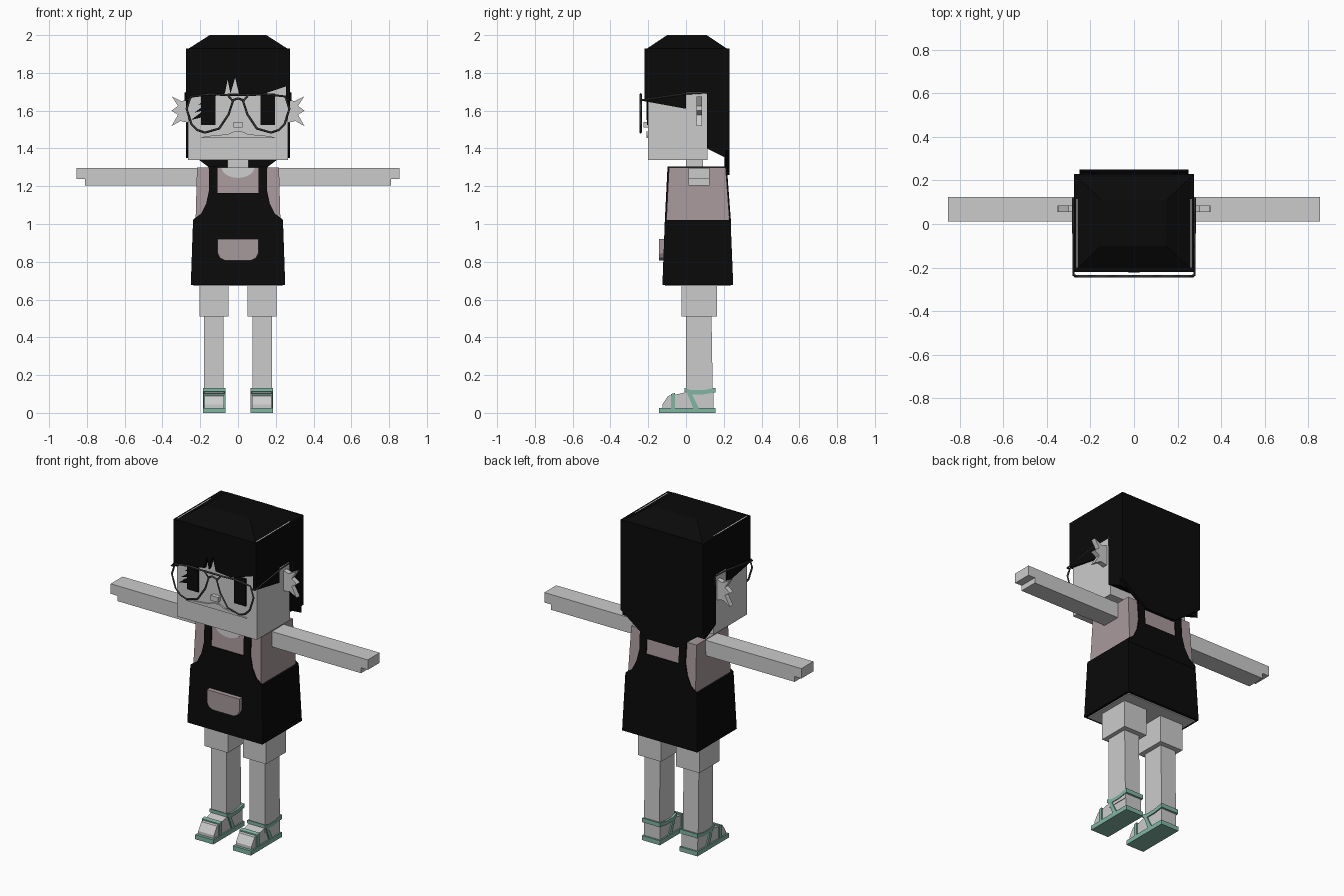
import bpy, bmesh, math
from mathutils import Vector

cube = bpy.data.objects.get("Cube")
if cube:
    bpy.data.objects.remove(cube, do_unlink=True)


def material(name, r, g, b):
    m = bpy.data.materials.new(name)
    m.use_nodes = True
    m.diffuse_color = (r, g, b, 1)
    m.node_tree.nodes["Principled BSDF"].inputs["Base Color"].default_value = (r, g, b, 1)
    return m


GREY = material("light grey", .6, .6, .6)
BLACK = material("black", .003, .003, .003)
PINK = material("dusty pink", .39, .32, .33)
TEAL = material("sea green", .22, .46, .37)
WIRE = material("dark wire", .045, .045, .045)


def add(name, bm, mat):
    bmesh.ops.recalc_face_normals(bm, faces=bm.faces)
    mesh = bpy.data.meshes.new(name)
    bm.to_mesh(mesh)
    bm.free()
    mesh.materials.append(mat)
    ob = bpy.data.objects.new(name, mesh)
    bpy.context.collection.objects.link(ob)
    return ob


def box(name, x, y, z, mat, top=None):
    """Box from ranges; top gives the x and y ranges of a tapered upper end."""
    tx, ty = top or (x, y)
    bm = bmesh.new()
    rings = []
    for h, rx, ry in ((z[0], x, y), (z[1], tx, ty)):
        rings.append([bm.verts.new((rx[i], ry[j], h)) for i, j in ((0, 0), (1, 0), (1, 1), (0, 1))])
    for r in rings:
        bm.faces.new(r)
    for i in range(4):
        j = (i + 1) % 4
        bm.faces.new((rings[0][i], rings[0][j], rings[1][j], rings[1][i]))
    return add(name, bm, mat)


def prism(name, pts, axis, a, b, mat, lean=0):
    """Extrude an outline of (x, z) along y, or of (y, z) along x."""
    bm = bmesh.new()
    rings = []
    for d in (a, b):
        rings.append([bm.verts.new((u, d + lean * (v - 1), v) if axis == "y" else (d, u, v))
                      for u, v in pts])
    for r in rings:
        bm.faces.new(r)
    n = len(pts)
    for i in range(n):
        j = (i + 1) % n
        bm.faces.new((rings[0][i], rings[0][j], rings[1][j], rings[1][i]))
    return add(name, bm, mat)


def wire(name, pts, closed=False, radius=.006):
    c = bpy.data.curves.new(name, "CURVE")
    c.dimensions = "3D"
    c.bevel_depth = radius
    c.bevel_resolution = 0
    c.use_fill_caps = True
    s = c.splines.new("POLY")
    s.points.add(len(pts) - 1)
    for p, q in zip(s.points, pts):
        p.co = (*q, 1)
    s.use_cyclic_u = closed
    c.materials.append(WIRE)
    ob = bpy.data.objects.new(name, c)
    bpy.context.collection.objects.link(ob)
    return ob


def both(half):
    return half + [(-x, z) for x, z in reversed(half)]


# Head and neck
box("head", (-.265, .265), (-.2, .115), (1.34, 1.93), GREY)
box("neck", (-.055, .055), (0, .09), (1.27, 1.35), GREY)

# Hair: cap, fringe, back block and hanging back panel
box("hair_cap", (-.275, .275), (-.22, .23), (1.92, 2), BLACK, ((-.15, .15), (-.1, .11)))
fringe = [(-.275, 1.93), (-.275, 1.65), (-.24, 1.67), (-.07, 1.69), (-.055, 1.765), (-.04, 1.69),
          (-.015, 1.775), (.005, 1.69), (.11, 1.68), (.275, 1.735), (.275, 1.93)]
prism("hair_fringe", fringe, "y", -.22, -.198, BLACK)
prism("hair_back_block", [(.11, 1.93), (.11, 1.4), (.21, 1.35), (.21, 1.93)], "x", -.275, .275, BLACK)
prism("hair_back_panel", both([(.275, 1.93), (.275, 1.39), (.1, 1.26)]), "y", .205, .23, BLACK)
for i, (x, z) in enumerate(((-.1, 1.68), (-.12, 1.64), (-.14, 1.6))):
    prism(f"hair_strand_{i}", [(x, z + .015), (x - .03, z + .01), (x - .11, z - .05), (x - .05, z - .035)],
          "y", -.209, -.2, BLACK)

# Nose and muzzle
box("nose", (-.025, .025), (-.225, -.2), (1.51, 1.54), GREY)
prism("muzzle", both([(.2, 1.455), (.17, 1.465), (.055, 1.475), (.02, 1.49)]), "y", -.209, -.2, GREY)

# Torso, neckline and apron
box("torso", (-.225, .225), (-.105, .232), (1, 1.3), PINK, ((-.217, .217), (-.09, .21)))
arc = [(.087 * math.cos(t * math.pi / 10), 1.299 - .055 * math.sin(t * math.pi / 10)) for t in range(11)]
prism("neckline", arc, "y", -.109, -.101, GREY, .05)
bib = both([(.238, 1.0), (.236, 1.025), (.195, 1.055), (.168, 1.11), (.153, 1.18),
            (.155, 1.302), (.108, 1.302), (.108, 1.165)])
prism("apron_bib_front", bib, "y", -.113, -.104, BLACK, .05)
prism("apron_bib_back", bib, "y", .23, .239, BLACK, -.075)
box("skirt", (-.25, .25), (-.125, .25), (.678, 1.022), BLACK, ((-.238, .238), (-.112, .236)))
box("skirt_lining", (-.235, .235), (-.11, .235), (.672, .68), GREY)
prism("apron_pocket", both([(.108, .92), (.108, .845), (.095, .82), (.07, .808)]), "y", -.142, -.1, PINK)

for s, side in ((-1, "right"), (1, "left")):
    def span(a, b):
        return (min(s * a, s * b), max(s * a, s * b))

    # Side hair with a notch around the ear, and the finned ear
    prism(f"{side}_side_hair", [(-.22, 1.93), (-.22, 1.65), (0, 1.61), (0, 1.7), (.115, 1.7), (.115, 1.93)],
          "x", s * .255, s * .275, BLACK)
    ear = [(.26, 1.66), (.3, 1.65), (.35, 1.675), (.318, 1.625), (.352, 1.6), (.318, 1.578),
           (.352, 1.518), (.305, 1.545), (.26, 1.535)]
    prism(f"{side}_ear", [(s * x, z) for x, z in ear], "y", .055, .085, GREY)

    # Eye
    box(f"{side}_eye", span(.12, .195), (-.207, -.199), (1.525, 1.69), BLACK)

    # Glasses rim and temple
    rim = [(.25, 1.675), (.272, 1.61), (.247, 1.53), (.215, 1.497), (.175, 1.484), (.1, 1.505),
           (.05, 1.58), (.027, 1.65), (.055, 1.683), (.15, 1.687)]
    wire(f"{side}_glasses_rim", [(s * x, -.24, z) for x, z in rim], True)
    wire(f"{side}_glasses_temple", [(s * .255, -.24, 1.66), (s * .278, -.235, 1.655), (s * .279, 0, 1.69),
                                    (s * .279, .12, 1.695), (s * .279, .12, 1.64)], radius=.005)

    # Apron strap over the shoulder
    box(f"{side}_shoulder_strap", span(.108, .155), (-.098, .216), (1.296, 1.305), BLACK)

    # Arm with stepped hand
    arm = [(.2, 1.205), (.81, 1.205), (.81, 1.237), (.855, 1.237), (.855, 1.297), (.2, 1.297)]
    prism(f"{side}_arm", [(s * x, z) for x, z in arm], "y", .012, .125, GREY)

    # Leg
    box(f"{side}_thigh", span(.05, .205), (-.025, .165), (.51, .7), GREY)
    box(f"{side}_shin", span(.078, .18), (0, .142), (.08, .51), GREY, (span(.078, .18), (0, .135)))

    # Sandal: sole, foot, toe strap, ankle band and crossing side straps
    box(f"{side}_sandal_sole", span(.065, .185), (-.142, .155), (0, .027), TEAL)
    prism(f"{side}_foot", [(-.125, .02), (-.125, .045), (-.095, .09), (-.04, .1), (.02, .115), (.145, .115),
                           (.145, .02)], "x", s * .073, s * .177, GREY)
    prism(f"{side}_toe_strap", [(-.08, .02), (-.08, .1), (-.058, .105), (-.058, .02)],
          "x", s * .067, s * .183, TEAL)
    prism(f"{side}_ankle_band", [(-.008, .112), (-.008, .132), (.03, .12), (.09, .12), (.155, .133),
                                 (.155, .108), (.09, .098), (.03, .098)], "x", s * .066, s * .184, TEAL)
    for x in (.066, .177):
        prism(f"{side}_crossing_strap", [(0, .12), (.025, .11), (.07, .02), (.04, .02)],
              "x", s * x, s * (x + .007), TEAL)

# Glasses bridge
wire("glasses_bridge", [(-.03, -.24, 1.655), (0, -.24, 1.665), (.03, -.24, 1.655)])
wire("glasses_top_bar", [(-.055, -.24, 1.684), (.055, -.24, 1.684)])
